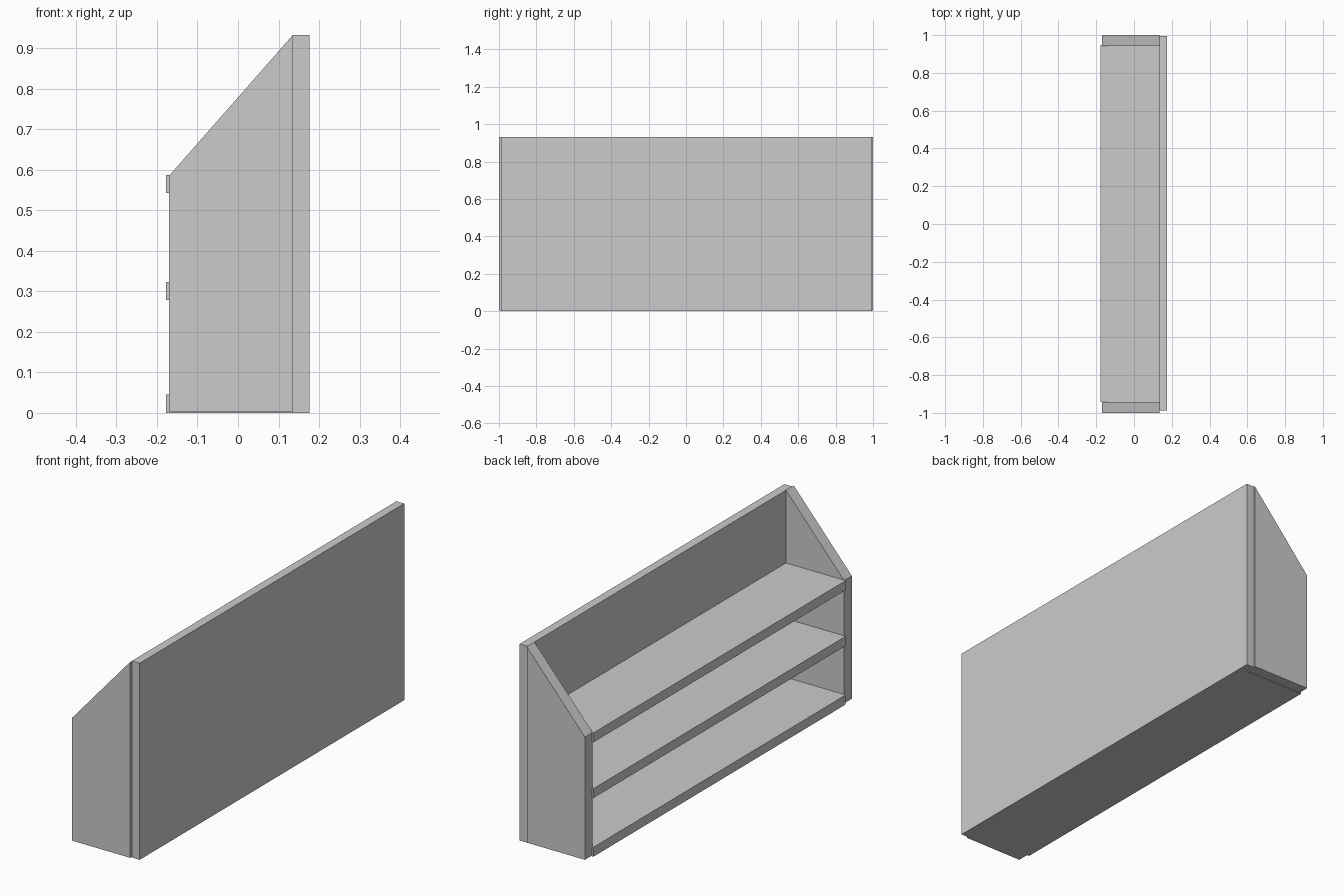
import bpy
import bmesh

cube = bpy.data.objects.get("Cube")
if cube:
    bpy.data.objects.remove(cube, do_unlink=True)

grey = bpy.data.materials.new("plain_grey")
grey.use_nodes = True
COLOUR = (0.6, 0.6, 0.6, 1)
grey.diffuse_color = COLOUR
grey.node_tree.nodes["Principled BSDF"].inputs["Base Color"].default_value = COLOUR


def board(name, profile, y0, y1):
    """Extrude an (x, z) outline along y into a solid board."""
    bm = bmesh.new()
    face = bm.faces.new([bm.verts.new((x, y0, z)) for x, z in profile])
    new = bmesh.ops.extrude_face_region(bm, geom=[face])["geom"]
    verts = [v for v in new if isinstance(v, bmesh.types.BMVert)]
    bmesh.ops.translate(bm, verts=verts, vec=(0, y1 - y0, 0))
    bmesh.ops.recalc_face_normals(bm, faces=bm.faces)
    mesh = bpy.data.meshes.new(name)
    bm.to_mesh(mesh)
    bm.free()
    mesh.materials.append(grey)
    obj = bpy.data.objects.new(name, mesh)
    bpy.context.collection.objects.link(obj)
    return obj


def rect(x0, x1, z0, z1):
    return [(x0, z0), (x1, z0), (x1, z1), (x0, z1)]


# Tall panel closing the shelf unit
board("back_panel", rect(0.135, 0.176, 0, 0.932), -0.988, 0.994)

# End boards with a sloping top
end_profile = [(-0.17, 0.003), (0.135, 0.003), (0.135, 0.932), (-0.17, 0.585)]
board("front_end_board", end_profile, -1, -0.942)
board("rear_end_board", end_profile, 0.942, 1)

# Three shelves, standing slightly proud of the end boards
for name, z in (("bottom_shelf", 0), ("middle_shelf", 0.278), ("top_shelf", 0.542)):
    board(name, rect(-0.178, 0.135, z, z + 0.045), -0.942, 0.948)
